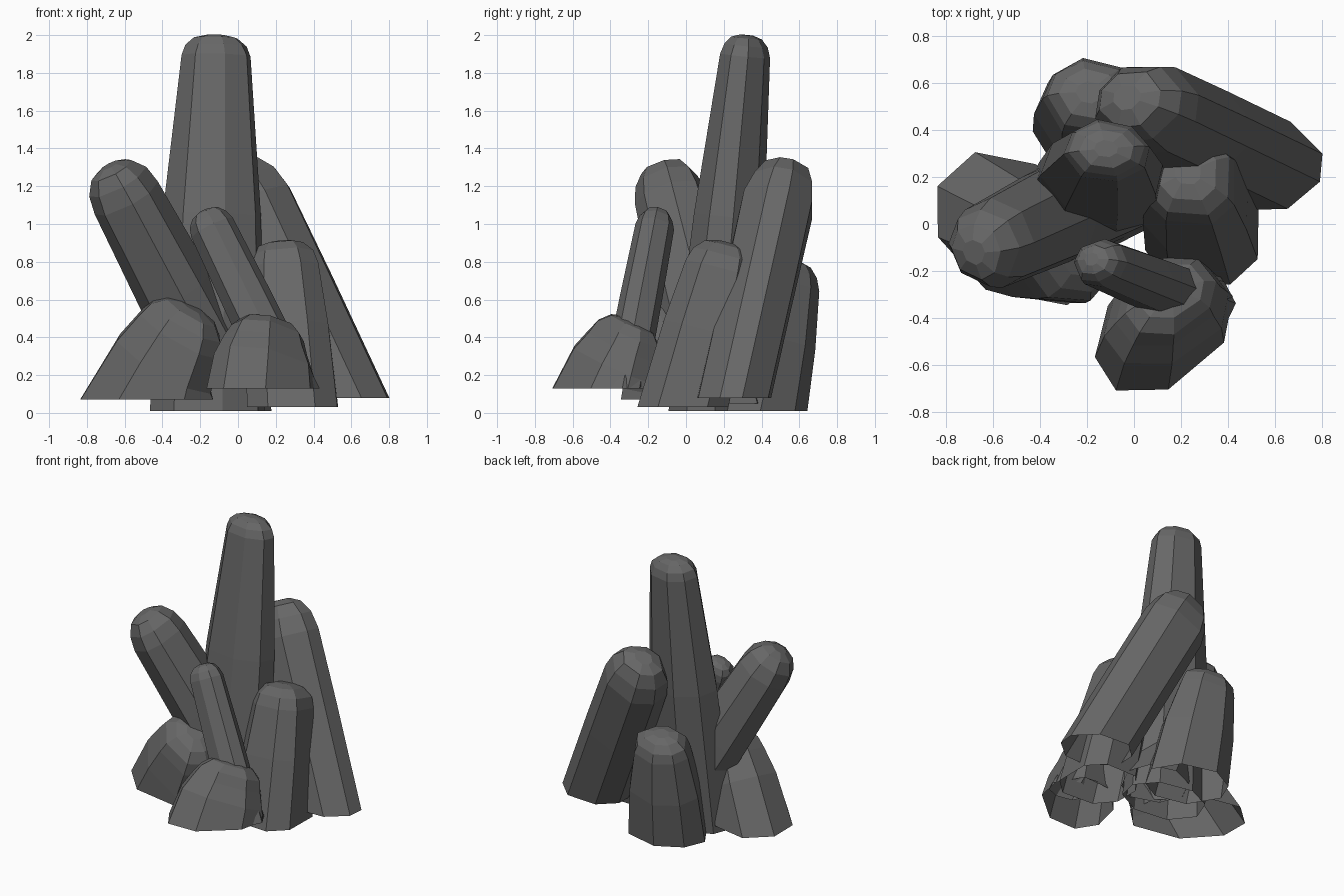
import bpy, bmesh, math, random
from mathutils import Vector

if "Cube" in bpy.data.objects:
    bpy.data.objects.remove(bpy.data.objects["Cube"])

random.seed(4)
SIDES = 8
stone = bpy.data.materials.new("dark_stone")
stone.diffuse_color = (.135, .135, .135, 1)
stone.use_nodes = True
stone.node_tree.nodes["Principled BSDF"].inputs["Base Color"].default_value = stone.diffuse_color


def crystal(name, base, end, r_base, r_top, dome, phase=0.0, squash=1.0, turn=0.0):
    """Tapered faceted column, open below on a level rim, with a blunt end.
    squash narrows the section along the direction at angle turn."""
    base, end = Vector(base), Vector(end)
    axis = end - base
    length = axis.length
    axis.normalize()
    # ring frame perpendicular to the axis, u staying close to world x
    v = axis.cross(Vector((1, 0, 0))).normalized()
    u = v.cross(axis).normalized()
    narrow = u * math.cos(turn) + v * math.sin(turn)
    angles = [math.tau * (i + random.uniform(-.15, .15)) / SIDES + phase for i in range(SIDES)]
    bumps = [random.uniform(.98, 1.06) for _ in angles]
    shoulder = length - dome
    r_mid = r_top + (r_base - r_top) * .65
    rings = [(0, r_base), (shoulder * .55, r_mid), (shoulder, r_top),
             (shoulder + dome * .5, r_top * .88),
             (shoulder + dome * .86, r_top * .62), (length, r_top * .28)]
    bm = bmesh.new()
    prev = None
    for k, (d, r) in enumerate(rings):
        ring = []
        for a, b in zip(angles, bumps):
            wob = random.uniform(-.03, .03) if 1 < k < 5 else 0
            off = r * b * (1 + wob) * (u * math.cos(a) + v * math.sin(a))
            off += narrow * off.dot(narrow) * (squash - 1)
            p = base + axis * d + off
            if k == 0:  # slide the rim along the axis to a level plane
                p -= axis * (off.z / axis.z)
            ring.append(bm.verts.new(p))
        if prev:
            for i in range(SIDES):
                j = (i + 1) % SIDES
                bm.faces.new((prev[i], prev[j], ring[j], ring[i]))
        prev = ring
    bm.faces.new(prev)
    mesh = bpy.data.meshes.new(name)
    bm.to_mesh(mesh)
    bm.free()
    # make sure the tip cap points outward
    if mesh.polygons[-1].normal.dot(axis) < 0:
        mesh.flip_normals()
    mesh.materials.append(stone)
    obj = bpy.data.objects.new(name, mesh)
    bpy.context.collection.objects.link(obj)
    return obj


Y = math.pi / 2
# tall centre column
crystal("main_crystal", (-.17, .12, .01), (-.12, .32, 2.0), .3, .18, .11, .2, .74, Y)
# leaning columns
crystal("left_leaning_crystal", (-.01, .2, .05), (-.68, -.12, 1.31), .22, .19, .2, .1)
crystal("back_right_crystal", (.55, .26, .08), (-.03, .54, 1.32), .235, .235, .24, .3, .85, Y)
crystal("small_front_crystal", (.28, -.33, .13), (-.18, -.15, 1.07), .14, .12, .1, .0, .85, Y)
# medium and short columns round the foot
crystal("right_crystal", (.29, -.01, .03), (.23, .22, .9), .255, .2, .15, .35)
crystal("back_crystal", (-.13, .39, .01), (-.19, .56, .81), .3, .21, .13, .1, .8, Y)
crystal("front_stub_crystal", (.13, -.43, .13), (.16, -.28, .49), .32, .245, .15, .3, .72, -.85)
crystal("left_stub_crystal", (-.5, -.03, .07), (-.24, -.16, .56), .34, .26, .16, .3, .8, .75)
